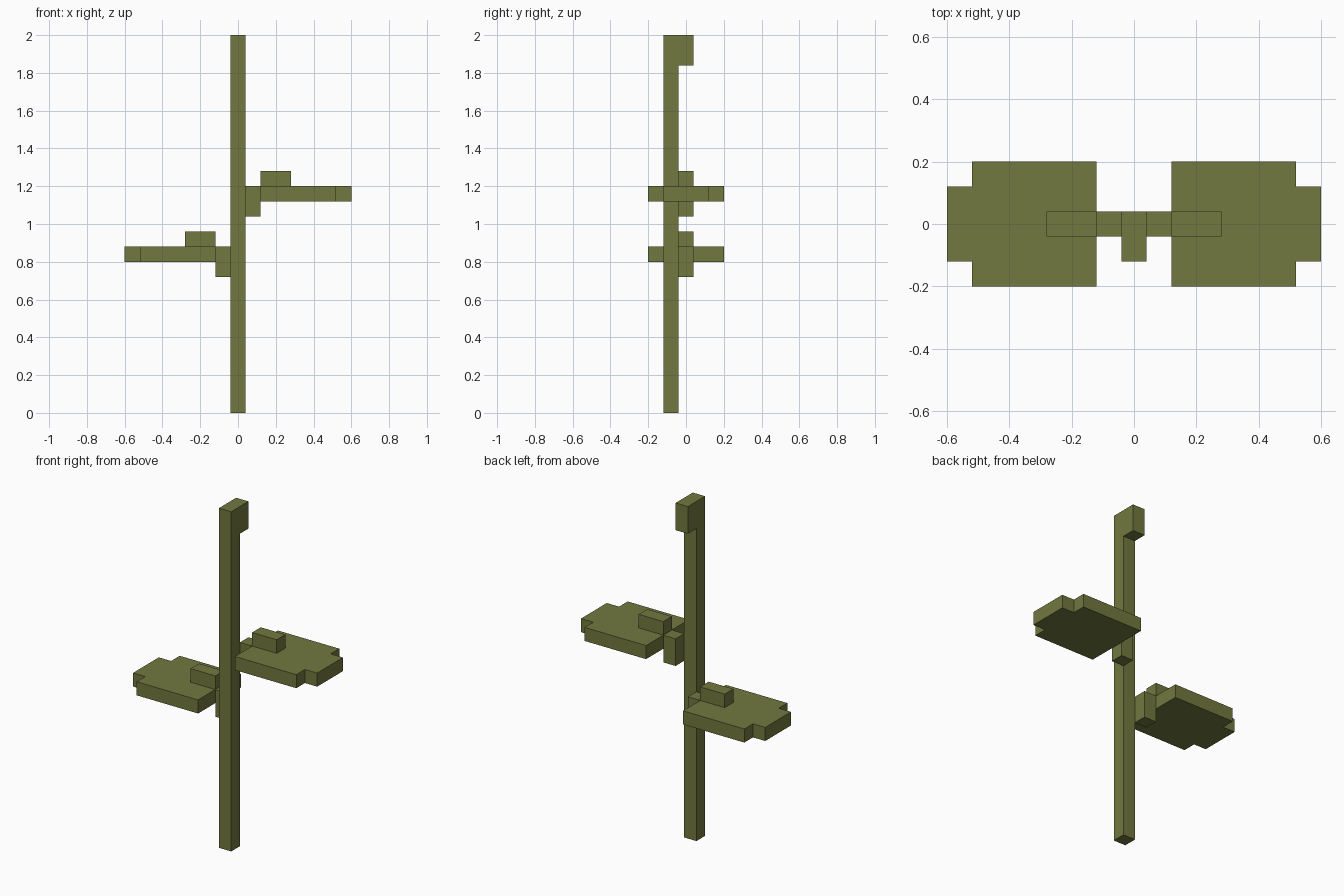
import bpy
import bmesh

cube = bpy.data.objects.get("Cube")
if cube:
    bpy.data.objects.remove(cube, do_unlink=True)

# Single olive green material
GREEN = (0.165, 0.19, 0.05, 1.0)
olive = bpy.data.materials.new("olive_green")
olive.use_nodes = True
olive.diffuse_color = GREEN
bsdf = olive.node_tree.nodes["Principled BSDF"]
bsdf.inputs["Base Color"].default_value = GREEN
bsdf.inputs["Roughness"].default_value = 0.9


def prism(name, outline, z0, z1):
    """Extrude a flat outline (x, y points) from z0 up to z1."""
    bm = bmesh.new()
    base = bm.faces.new([bm.verts.new((x, y, z0)) for x, y in outline])
    top = bmesh.ops.extrude_face_region(bm, geom=[base])["geom"]
    verts = [g for g in top if isinstance(g, bmesh.types.BMVert)]
    bmesh.ops.translate(bm, verts=verts, vec=(0, 0, z1 - z0))
    bmesh.ops.recalc_face_normals(bm, faces=bm.faces)
    mesh = bpy.data.meshes.new(name)
    bm.to_mesh(mesh)
    bm.free()
    mesh.materials.append(olive)
    obj = bpy.data.objects.new(name, mesh)
    bpy.context.collection.objects.link(obj)
    return obj


def rect(x0, x1, y0, y1):
    return [(x0, y0), (x1, y0), (x1, y1), (x0, y1)]


# Stalk: tall post with a hooked tip at the back, one extruded side profile
stalk = prism("stalk", [(-0.12, 0), (-0.04, 0), (-0.04, 1.84),
                        (0.04, 1.84), (0.04, 2), (-0.12, 2)], -0.04, 0.04)
for v in stalk.data.vertices:
    y, z, x = v.co
    v.co = (x, y, z)

# Leaf blade outline with a narrower tip
BLADE = [(0.12, -0.2), (0.52, -0.2), (0.52, -0.12), (0.6, -0.12),
         (0.6, 0.12), (0.52, 0.12), (0.52, 0.2), (0.12, 0.2)]

# Two leaves, mirrored left and right at different heights
for side, sign, z in (("left", 1, 1.12), ("right", -1, 0.80)):
    for part, outline, low, high in (
            ("leaf_blade", BLADE, 0, 0.08),
            ("leaf_rib", rect(0.12, 0.28, -0.04, 0.04), 0.08, 0.16),
            ("leaf_stem", rect(0.04, 0.12, -0.04, 0.04), -0.08, 0.08)):
        prism(f"{side}_{part}", [(sign * x, y) for x, y in outline],
              z + low, z + high)
